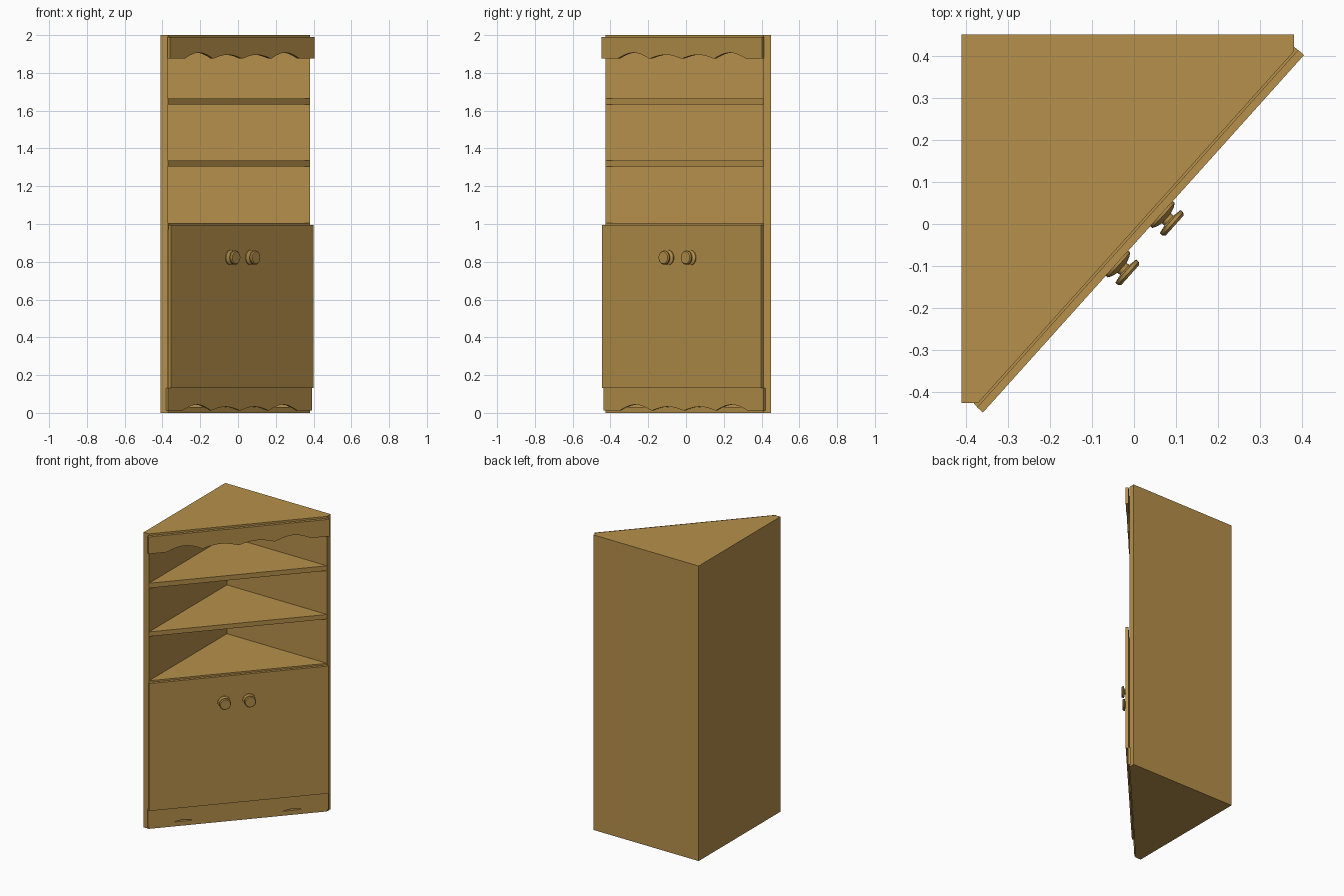
import bpy, bmesh, math
from mathutils import Vector, Matrix

if "Cube" in bpy.data.objects:
    bpy.data.objects.remove(bpy.data.objects["Cube"])

wood = bpy.data.materials.new("warm_wood")
wood.diffuse_color = (0.47, 0.28, 0.07, 1)
wood.use_nodes = True
wood.node_tree.nodes["Principled BSDF"].inputs["Base Color"].default_value = wood.diffuse_color

# Frame of the slanted front: x along the front, y up, z outward
P, Q = Vector((-0.37, -0.425, 0)), Vector((0.38, 0.41, 0))
u = (Q - P).normalized()
up = Vector((0, 0, 1))
n = u.cross(up)
c = (P + Q) / 2
FRONT = Matrix(((u.x, up.x, n.x, c.x), (u.y, up.y, n.y, c.y),
                (u.z, up.z, n.z, 0), (0, 0, 0, 1)))


def finish(name, bm, matrix=None):
    bmesh.ops.recalc_face_normals(bm, faces=bm.faces)
    me = bpy.data.meshes.new(name)
    bm.to_mesh(me)
    bm.free()
    me.materials.append(wood)
    ob = bpy.data.objects.new(name, me)
    if matrix:
        ob.matrix_world = matrix
    bpy.context.collection.objects.link(ob)
    return ob


def prism(bm, pts, z0, z1):
    """Extrude an outline from z0 to z1."""
    f = bm.faces.new([bm.verts.new((x, y, z0)) for x, y in pts])
    r = bmesh.ops.extrude_face_region(bm, geom=[f])
    vs = [v for v in r["geom"] if isinstance(v, bmesh.types.BMVert)]
    bmesh.ops.translate(bm, verts=vs, vec=(0, 0, z1 - z0))


# Carcass: corner prism with the compartments cut out, leaving walls and shelves
bm = bmesh.new()
prism(bm, [(-0.41, 0.45), (-0.41, -0.425), (-0.37, -0.425), (0.38, 0.41), (0.38, 0.45)], 0, 2)
carcass = finish("carcass_with_shelves", bm)
bm = bmesh.new()
for z0, z1 in ((0.03, 0.972), (1.004, 1.304), (1.335, 1.632), (1.665, 1.967)):
    prism(bm, [(-0.37, 0.41), (-0.37, -0.7), (0.7, -0.7), (0.7, 0.41)], z0, z1)
cutter = finish("compartment_cutter", bm)
cutter.hide_render = True
mod = carcass.modifiers.new("compartments", "BOOLEAN")
mod.operation, mod.object, mod.solver = "DIFFERENCE", cutter, "EXACT"
bpy.context.view_layer.objects.active = carcass
bpy.ops.object.modifier_apply(modifier=mod.name)
bpy.data.objects.remove(cutter)


def scalloped(name, length, z0, z1, d0, d1):
    """Board with four arches along its lower edge, the outer two taller."""
    h = length / 2
    pts = [(-h, z1), (-h, z0)]
    for k, rise in enumerate((0.032, 0.021, 0.021, 0.032)):
        a = (-0.4 + 0.2 * k) * length
        pts += [(a + 0.2 * length * i / 10, z0 + rise * math.sin(math.pi * i / 10))
                for i in range(10)]
    pts += [(0.4 * length, z0), (h, z0), (h, z1)]
    bm = bmesh.new()
    prism(bm, pts, d0, d1)
    return finish(name, bm, FRONT)


# Scalloped boards and the door panel
scalloped("top_valance", 1.142, 1.875, 1.99, 0.005, 0.0236)
scalloped("base_valance", 1.14, 0.012, 0.132, -0.007, 0.008)
bm = bmesh.new()
prism(bm, [(-0.566, 0.132), (0.566, 0.132), (0.566, 0.996), (-0.566, 0.996)], 0.006, 0.0236)
finish("door_panel", bm, FRONT)

# Turned knobs: (radius, outward distance)
PROFILE = [(0, 0), (0.04, 0), (0.04, 0.006), (0.03, 0.012), (0.016, 0.016), (0.016, 0.024),
           (0.037, 0.028), (0.037, 0.036), (0.032, 0.042), (0, 0.042)]
for name, x in (("left_knob", -0.094), ("right_knob", 0.064)):
    bm = bmesh.new()
    vs = [bm.verts.new((r, 0, d)) for r, d in PROFILE]
    edges = [bm.edges.new(p) for p in zip(vs, vs[1:])]
    bmesh.ops.spin(bm, geom=vs + edges, cent=(0, 0, 0), axis=(0, 0, 1),
                   angle=2 * math.pi, steps=24)
    bmesh.ops.remove_doubles(bm, verts=bm.verts, dist=1e-5)
    knob = finish(name, bm, FRONT @ Matrix.Translation((x, 0.822, 0.0236)))
    bpy.ops.object.select_all(action="DESELECT")
    knob.select_set(True)
    bpy.context.view_layer.objects.active = knob
    bpy.ops.object.shade_smooth_by_angle(angle=math.radians(25))
